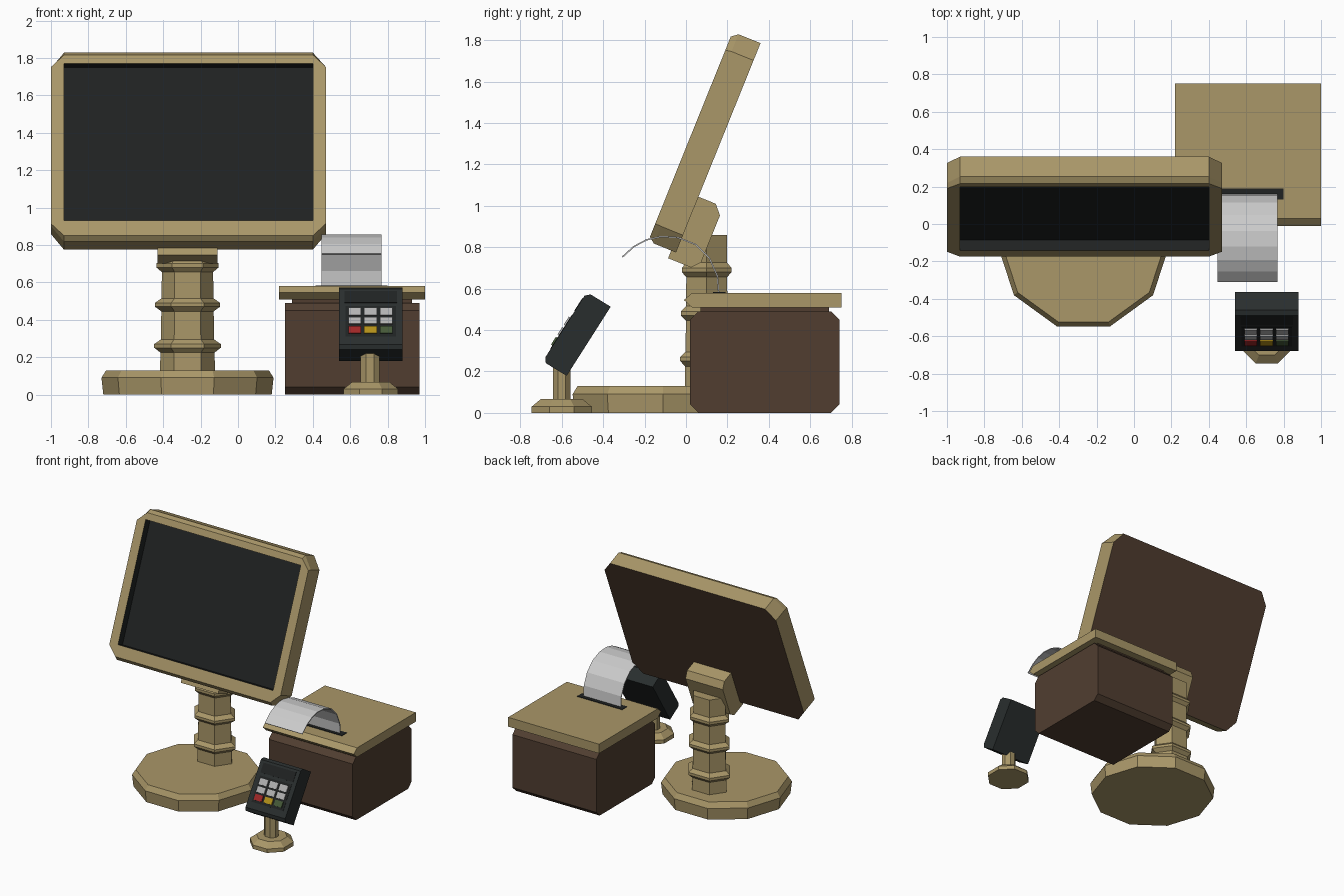
import bpy, bmesh
from math import sin, cos, pi, radians

if "Cube" in bpy.data.objects:
    bpy.data.objects.remove(bpy.data.objects["Cube"])


def material(name, r, g, b):
    m = bpy.data.materials.new(name)
    m.diffuse_color = (r, g, b, 1)
    m.use_nodes = True
    m.node_tree.nodes["Principled BSDF"].inputs["Base Color"].default_value = m.diffuse_color
    return m


TAN = material("tan", 0.40, 0.31, 0.14)
BROWN = material("brown", 0.082, 0.048, 0.030)
GLASS = material("dark_glass", 0.014, 0.016, 0.016)
BLACK = material("black_plastic", 0.022, 0.027, 0.027)
PAPER = material("paper", 0.70, 0.70, 0.70)
RED = material("red", 0.35, 0.02, 0.02)
YELLOW = material("yellow", 0.45, 0.28, 0.01)
GREEN = material("green", 0.06, 0.10, 0.04)
GREY = material("key_grey", 0.45, 0.45, 0.45)


def loft(name, rings, mats, bands=None):
    """Skin closed rings of equal length and cap both ends.
    bands holds one material index per band: start cap, sides..., end cap."""
    bm = bmesh.new()
    vs = [[bm.verts.new(p) for p in ring] for ring in rings]
    bands = bands or [0] * (len(rings) + 1)
    n = len(rings[0])
    bm.faces.new(vs[0]).material_index = bands[0]
    bm.faces.new(vs[-1]).material_index = bands[-1]
    for k in range(len(rings) - 1):
        for i in range(n):
            j = (i + 1) % n
            f = bm.faces.new((vs[k][i], vs[k][j], vs[k + 1][j], vs[k + 1][i]))
            f.material_index = bands[k + 1]
    bmesh.ops.remove_doubles(bm, verts=bm.verts, dist=1e-5)
    bmesh.ops.recalc_face_normals(bm, faces=bm.faces)
    me = bpy.data.meshes.new(name)
    bm.to_mesh(me)
    bm.free()
    for m in mats:
        me.materials.append(m)
    ob = bpy.data.objects.new(name, me)
    bpy.context.collection.objects.link(ob)
    return ob


def tilted(deg):
    """Map (x, up along the panel, depth behind it) to world space."""
    s, c = sin(radians(deg)), cos(radians(deg))
    return lambda x, u, v: (x, u * s + v * c, u * c - v * s)


def turned(name, mat, n, profile, cx, cy, sy=1.0):
    """Faceted post with a flat side to the front; profile is (radius, z)."""
    angles = [2 * pi * (i + 0.5) / n - pi / 2 for i in range(n)]
    return loft(name, [[(cx + r * cos(a), cy + sy * r * sin(a), z) for a in angles]
                       for r, z in profile], [mat])


def prism(name, mat, x0, x1, outline, frame=lambda x, y, z: (x, y, z)):
    return loft(name, [[frame(x, a, b) for a, b in outline] for x in (x0, x1)], [mat])


def cut_rect(frame, x0, x1, u0, u1, v, cx=0, cu=0):
    """Rectangle with chamfered corners on a tilted panel."""
    pts = [(x0 + cx, u0), (x1 - cx, u0), (x1, u0 + cu), (x1, u1 - cu),
           (x1 - cx, u1), (x0 + cx, u1), (x0, u1 - cu), (x0, u0 + cu)]
    return [frame(x, u, v) for x, u in pts]


def plate(name, mat, frame, x0, x1, u0, u1, v0, v1):
    return prism(name, mat, x0, x1, [(u0, v0), (u1, v0), (u1, v1), (u0, v1)], frame)


# Monitor: recessed screen, bezel, bevelled rim and brown back
M = tilted(22)
loft("monitor", [
    cut_rect(M, -0.93, 0.40, 0.809, 1.715, -0.42),
    cut_rect(M, -0.93, 0.40, 0.809, 1.715, -0.48),
    cut_rect(M, -1.0, 0.47, 0.722, 1.765, -0.48, 0.07, 0.07),
    cut_rect(M, -1.0, 0.47, 0.70, 1.79, -0.45, 0.07, 0.09),
    cut_rect(M, -1.0, 0.47, 0.70, 1.79, -0.335, 0.07, 0.09),
], [TAN, GLASS, BROWN], [1, 1, 0, 0, 0, 2])

# Bracket joining monitor to column
prism("monitor_bracket", TAN, -0.43, -0.11,
      [(0.66, -0.36), (0.99, -0.36), (0.99, -0.245), (0.945, -0.205),
       (0.70, -0.205), (0.66, -0.24)], M)

# Ringed column and round foot
turned("monitor_column", TAN, 6, [
    (0.147, 0.10), (0.145, 0.225), (0.178, 0.25), (0.178, 0.27), (0.142, 0.295),
    (0.140, 0.445), (0.174, 0.47), (0.174, 0.49), (0.139, 0.515),
    (0.137, 0.655), (0.167, 0.68), (0.167, 0.70), (0.137, 0.725), (0.137, 0.86),
], -0.27, 0.10, 0.83)
turned("monitor_foot", TAN, 10, [(0.45, 0), (0.46, 0.09), (0.435, 0.13)], -0.27, -0.11)

# Printer box, collar, lid and paper slot
prism("printer_box", BROWN, 0.25, 0.97,
      [(0.02, 0.04), (0.06, 0), (0.70, 0), (0.74, 0.04),
       (0.74, 0.45), (0.70, 0.49), (0.06, 0.49), (0.02, 0.45)])
prism("printer_collar", BROWN, 0.29, 0.93, [(0.07, 0.47), (0.69, 0.47), (0.69, 0.53), (0.07, 0.53)])
prism("printer_lid", TAN, 0.22, 1.0,
      [(-0.01, 0.545), (0.03, 0.508), (0.75, 0.508), (0.75, 0.58), (0.03, 0.58)])
prism("paper_slot", GLASS, 0.415, 0.80, [(0.13, 0.56), (0.19, 0.56), (0.19, 0.584), (0.13, 0.584)])

# Curling paper strip
curl = [(0.155, 0.57), (0.148, 0.66), (0.11, 0.745), (0.045, 0.81), (-0.04, 0.843),
        (-0.12, 0.848), (-0.19, 0.832), (-0.25, 0.80), (-0.305, 0.75)]
me = bpy.data.meshes.new("receipt_paper")
me.from_pydata([(x, y, z) for y, z in curl for x in (0.447, 0.768)], [],
               [(2 * i, 2 * i + 1, 2 * i + 3, 2 * i + 2) for i in range(len(curl) - 1)])
me.materials.append(PAPER)
paper = bpy.data.objects.new("receipt_paper", me)
bpy.context.collection.objects.link(paper)
paper.modifiers.new("thickness", "SOLIDIFY").thickness = 0.007

# Card terminal body with display and key panel
K = tilted(32.5)
prism("terminal_body", BLACK, 0.54, 0.88,
      [(-0.138, -0.717), (0.214, -0.717), (0.235, -0.696),
       (0.237, -0.582), (-0.159, -0.582), (-0.161, -0.70)], K)
plate("terminal_display", GLASS, K, 0.57, 0.85, 0.125, 0.198, -0.720, -0.70)
plate("terminal_key_panel", GLASS, K, 0.575, 0.845, -0.09, 0.105, -0.719, -0.70)

# Keys, with the bottom row coloured
bottom = [RED, YELLOW, GREEN]
for row, (u0, u1) in enumerate([(0.042, 0.088), (-0.014, 0.028), (-0.072, -0.028)]):
    for col in range(3):
        x = 0.59 + 0.085 * col
        plate(f"key_{row}_{col}", bottom[col] if row == 2 else GREY, K,
              x, x + 0.067, u0, u1, -0.727, -0.71)

# Terminal stand
turned("terminal_foot", TAN, 8, [(0.157, 0), (0.157, 0.03), (0.11, 0.066)], 0.71, -0.60)
turned("terminal_post", TAN, 8, [(0.055, 0.05), (0.055, 0.27)], 0.705, -0.60, 0.85)
